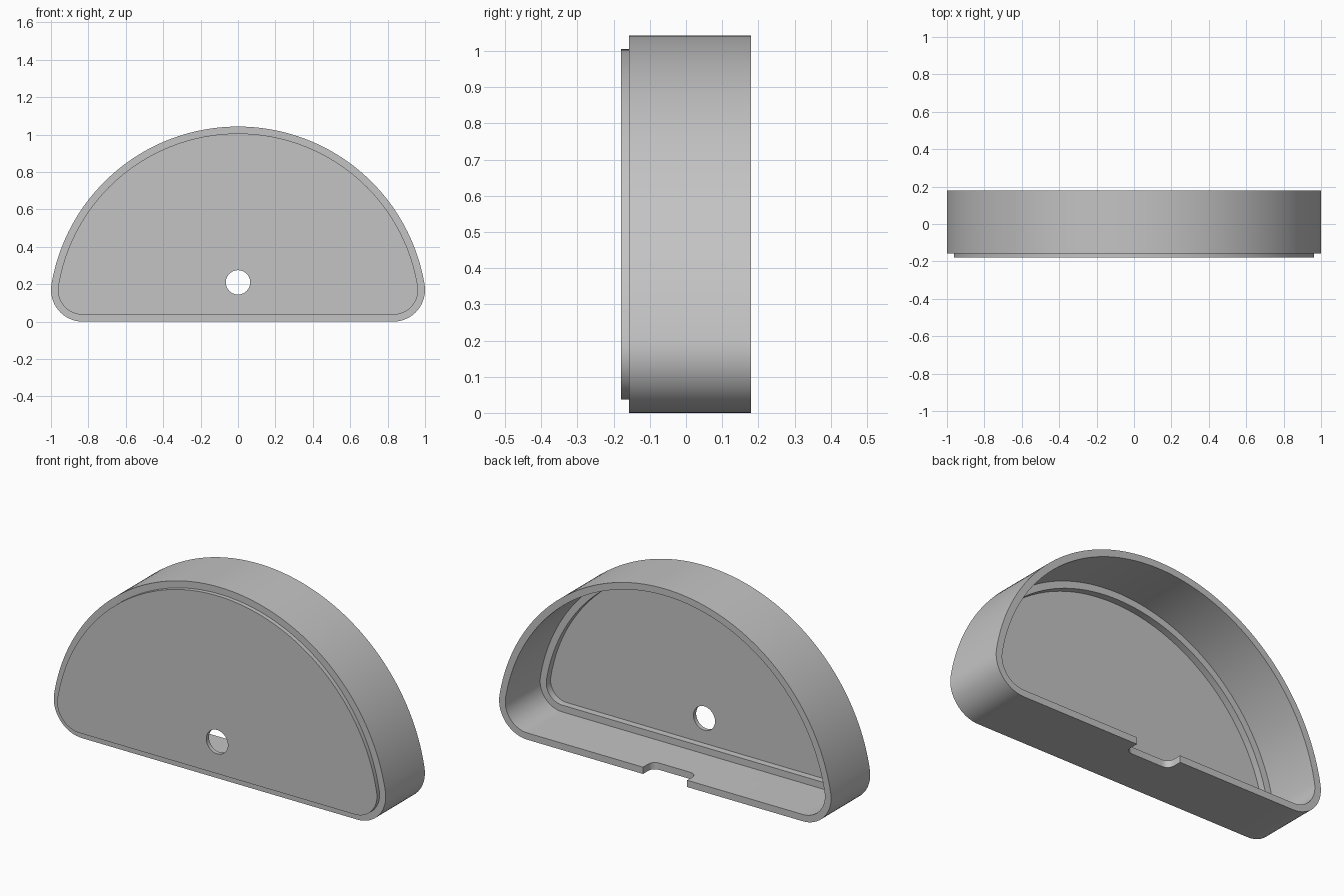
import bpy, bmesh
from math import sin, cos, pi, atan2

if "Cube" in bpy.data.objects:
    bpy.data.objects.remove(bpy.data.objects["Cube"])

HEIGHT, CORNER = 1.043, 0.17      # overall height, bottom corner radius
WALL = 0.037
FRONT, BACK, STEP = -0.18, 0.18, -0.157

grey = bpy.data.materials.new("plain_grey")
grey.use_nodes = True
colour = (0.55, 0.55, 0.55, 1)
grey.diffuse_color = colour
grey.node_tree.nodes["Principled BSDF"].inputs["Base Color"].default_value = colour


def arc(cx, cz, r, a0, a1, n):
    steps = [a0 + (a1 - a0) * i / n for i in range(n + 1)]
    return [(cx + r * cos(a), cz + r * sin(a)) for a in steps]


def outline(inset):
    """Dome with tangent rounded bottom corners, offset inwards."""
    fx = 1 - CORNER
    k = HEIGHT - CORNER
    cz = (k * k - fx * fx - CORNER ** 2) / (2 * (k - CORNER))
    t = atan2(CORNER - cz, fx)
    r = CORNER - inset
    right = arc(fx, CORNER, r, -pi / 2, t, 16)
    dome = arc(0, cz, HEIGHT - cz - inset, t, pi - t, 96)
    left = arc(-fx, CORNER, r, pi - t, 3 * pi / 2, 16)
    return right + dome[1:-1] + left


def solid(name, loops):
    """Skin a stack of matching loops and cap both ends."""
    bm = bmesh.new()
    rings = [[bm.verts.new(p) for p in loop] for loop in loops]
    for a, b in zip(rings, rings[1:]):
        for i in range(len(a)):
            j = (i + 1) % len(a)
            bm.faces.new((a[i], a[j], b[j], b[i]))
    bm.faces.new(rings[0])
    bm.faces.new(rings[-1])
    bmesh.ops.recalc_face_normals(bm, faces=bm.faces[:])
    mesh = bpy.data.meshes.new(name)
    bm.to_mesh(mesh)
    bm.free()
    mesh.materials.append(grey)
    obj = bpy.data.objects.new(name, mesh)
    bpy.context.collection.objects.link(obj)
    return obj


def cut(target, cutter):
    cutter.hide_render = True
    mod = target.modifiers.new("cut", 'BOOLEAN')
    mod.operation = 'DIFFERENCE'
    mod.solver = 'EXACT'
    mod.object = cutter
    bpy.ops.object.select_all(action='DESELECT')
    target.select_set(True)
    bpy.context.view_layer.objects.active = target
    bpy.ops.object.modifier_apply(modifier=mod.name)
    bpy.data.objects.remove(cutter)


# Hollow shell: raised front plate, outer wall, open back, inner ledge, floor
sections = [(WALL, FRONT), (WALL, STEP), (0, STEP), (0, BACK), (WALL, BACK),
            (WALL, STEP + WALL), (2 * WALL, STEP + WALL), (2 * WALL, STEP)]
shell = solid("domed_shell", [[(x, y, z) for x, z in outline(i)] for i, y in sections])

# Round hole through the front plate
ring = arc(0, 0.21, 0.065, 0, 2 * pi, 48)[:-1]
cut(shell, solid("hole_cutter", [[(x, y, z) for x, z in ring] for y in (-0.3, -0.1)]))

# Rounded notch in the back edge of the bottom wall
half, depth, r = 0.133, 0.085, 0.04
y0 = BACK - depth
notch = (arc(-half + r, y0 + r, r, pi, 1.5 * pi, 8)
         + arc(half - r, y0 + r, r, 1.5 * pi, 2 * pi, 8)
         + [(half, BACK + 0.1), (-half, BACK + 0.1)])
cut(shell, solid("notch_cutter", [[(x, y, z) for x, y in notch] for z in (-0.1, 0.1)]))

bpy.ops.object.shade_smooth_by_angle(angle=pi / 6)
